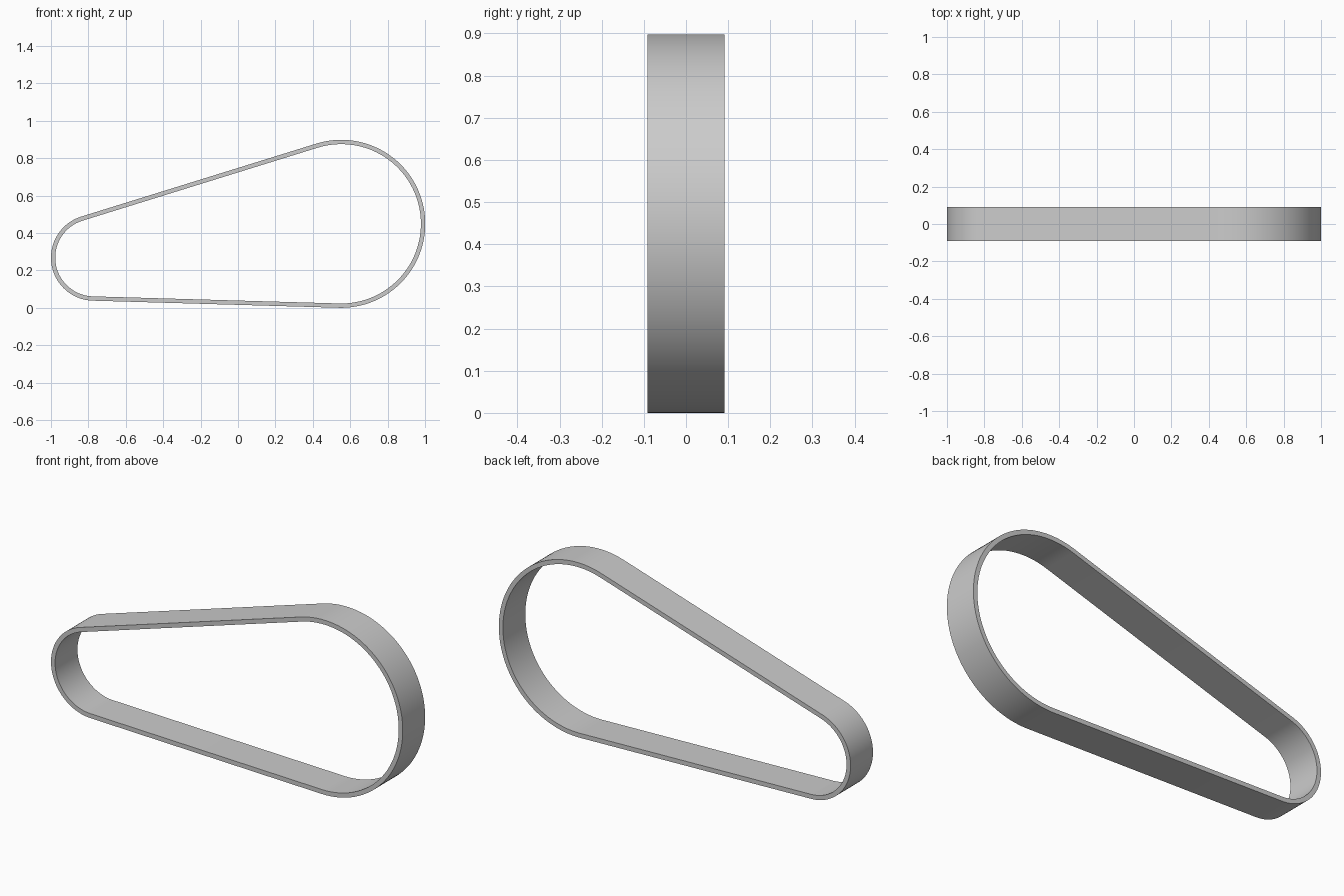
import bpy
import bmesh
from math import asin, atan2, cos, sin, pi, hypot, radians

cube = bpy.data.objects.get("Cube")
if cube:
    bpy.data.objects.remove(cube, do_unlink=True)

# Pulley circles (x, z, radius) that the belt wraps around
BIG = (0.552, 0.449, 0.449)
SMALL = (-0.77, 0.268, 0.23)
THICKNESS = 0.023
HALF_WIDTH = 0.091
STEPS = 64

grey = bpy.data.materials.new("belt grey")
grey.use_nodes = True
colour = (0.6, 0.6, 0.6, 1)
grey.diffuse_color = colour
grey.node_tree.nodes["Principled BSDF"].inputs["Base Color"].default_value = colour


def arc(circle, start, end, inset):
    x, z, r = circle
    angles = [start + (end - start) * i / STEPS for i in range(STEPS + 1)]
    return [(x + (r - inset) * cos(a), z + (r - inset) * sin(a)) for a in angles]


def belt_outline(inset):
    # Outer tangents join the two arcs
    dx, dz = BIG[0] - SMALL[0], BIG[1] - SMALL[1]
    axis = atan2(dz, dx)
    spread = pi / 2 + asin((BIG[2] - SMALL[2]) / hypot(dx, dz))
    return (arc(BIG, axis - spread, axis + spread, inset)
            + arc(SMALL, axis + spread, axis + 2 * pi - spread, inset))


# Belt: a rectangular section swept around the outline
bm = bmesh.new()
outer, inner = belt_outline(0), belt_outline(THICKNESS)
loops = [[bm.verts.new((x, y, z)) for x, z in outline]
         for outline, y in ((outer, -HALF_WIDTH), (outer, HALF_WIDTH),
                            (inner, HALF_WIDTH), (inner, -HALF_WIDTH))]
count = len(outer)
for k in range(4):
    a, b = loops[k], loops[(k + 1) % 4]
    for i in range(count):
        j = (i + 1) % count
        bm.faces.new((a[i], a[j], b[j], b[i]))
bmesh.ops.recalc_face_normals(bm, faces=bm.faces)

mesh = bpy.data.meshes.new("drive_belt")
bm.to_mesh(mesh)
bm.free()
mesh.materials.append(grey)
belt = bpy.data.objects.new("drive_belt", mesh)
bpy.context.collection.objects.link(belt)
bpy.context.view_layer.objects.active = belt
belt.select_set(True)
bpy.ops.object.shade_smooth_by_angle(angle=radians(30))
